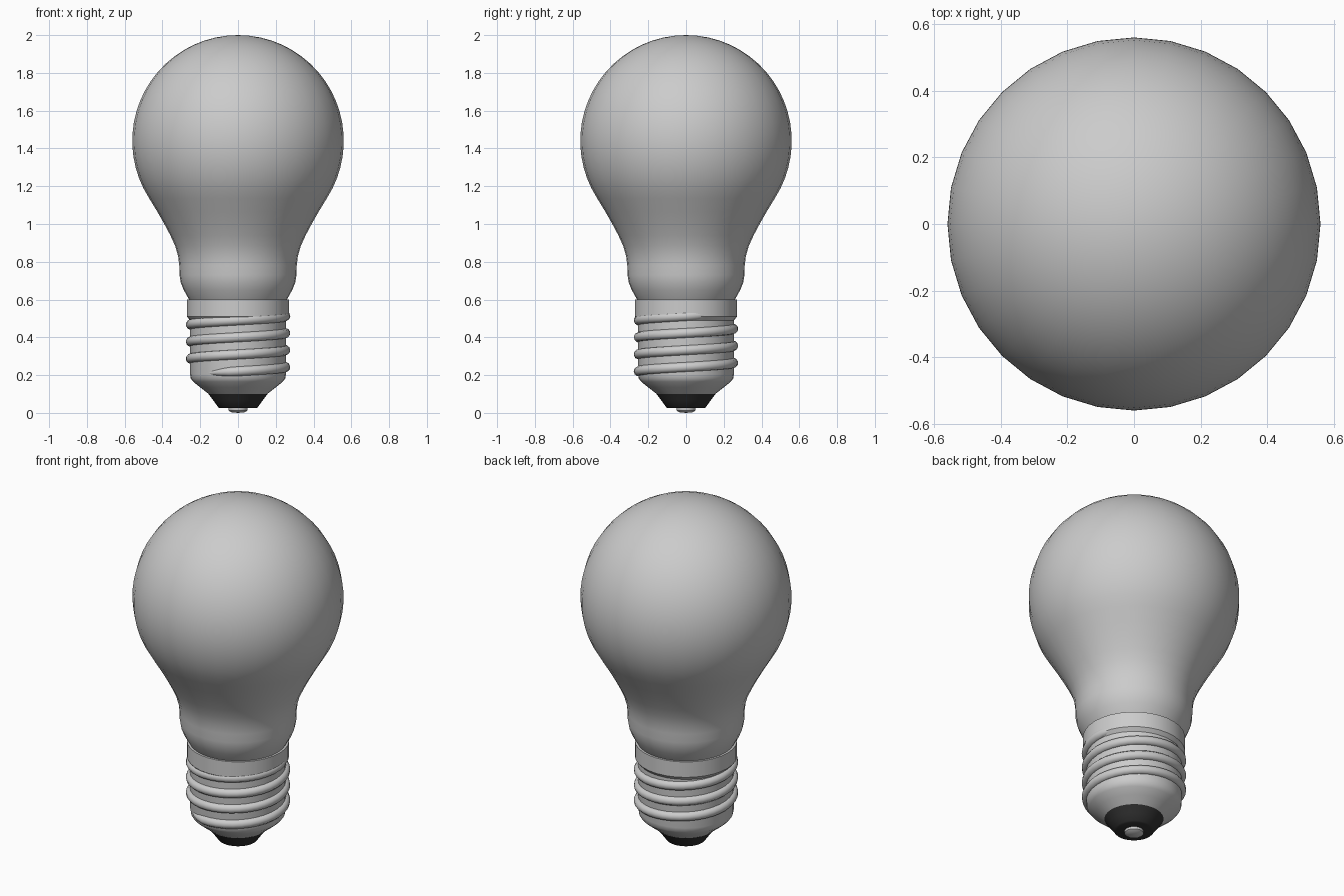
import bpy, bmesh, math

if "Cube" in bpy.data.objects:
    bpy.data.objects.remove(bpy.data.objects["Cube"])

SIDES = 32


def material(name, color):
    m = bpy.data.materials.new(name)
    m.diffuse_color = color
    m.use_nodes = True
    m.node_tree.nodes["Principled BSDF"].inputs["Base Color"].default_value = m.diffuse_color
    return m


def lathe(name, profile, mat=None, angle=35):
    """Revolve (radius, z) points, listed bottom to top, around z."""
    bm = bmesh.new()
    rings = []
    for r, z in profile:
        if r == 0:
            rings.append([bm.verts.new((0, 0, z))] * SIDES)
        else:
            rings.append([bm.verts.new((r * math.cos(math.tau * i / SIDES),
                                        r * math.sin(math.tau * i / SIDES), z))
                          for i in range(SIDES)])
    for a, b in zip(rings, rings[1:]):
        for i in range(SIDES):
            j = (i + 1) % SIDES
            bm.faces.new(list(dict.fromkeys((a[i], a[j], b[j], b[i]))))
    bmesh.ops.recalc_face_normals(bm, faces=bm.faces)
    me = bpy.data.meshes.new(name)
    bm.to_mesh(me)
    bm.free()
    ob = bpy.data.objects.new(name, me)
    bpy.context.collection.objects.link(ob)
    if mat:
        me.materials.append(mat)
    bpy.ops.object.select_all(action='DESELECT')
    ob.select_set(True)
    bpy.context.view_layer.objects.active = ob
    bpy.ops.object.shade_smooth_by_angle(angle=math.radians(angle))
    return ob


# Glass envelope: flared neck running into a sphere
R, CZ = 0.56, 1.44
neck = [(0, 0.57), (0.24, 0.57), (0.262, 0.605), (0.287, 0.65), (0.303, 0.69),
        (0.31, 0.73), (0.311, 0.78), (0.317, 0.83), (0.333, 0.885),
        (0.358, 0.94), (0.39, 1.0), (0.427, 1.065)]
dome = [(R * math.cos(a), CZ + R * math.sin(a))
        for a in (math.radians(-33 + 123 * i / 20) for i in range(20))]
lathe("glass_bulb", neck + dome + [(0, 2.0)])

# Metal screw shell with collar
lathe("screw_shell", [(0, 0.1), (0.155, 0.1), (0.2, 0.135), (0.237, 0.165),
                      (0.25, 0.182), (0.254, 0.205), (0.254, 0.49),
                      (0.271, 0.51), (0.271, 0.6), (0.25, 0.6), (0, 0.6)])

# Helical thread with tapered ends
START, END, PITCH, Z0 = 220, 1490, 0.09, 0.2075
N = 128
cu = bpy.data.curves.new("screw_thread", 'CURVE')
cu.dimensions = '3D'
cu.bevel_depth = 0.026
cu.bevel_resolution = 3
cu.use_fill_caps = True
sp = cu.splines.new('POLY')
sp.points.add(N)
for i, p in enumerate(sp.points):
    deg = START + (END - START) * i / N
    a = math.radians(deg)
    taper = min(1, 0.15 + min(i, N - i) / 5)
    rad = 0.251 - 0.012 * (1 - taper) if i < N / 2 else 0.251
    p.co = (rad * math.cos(a), rad * math.sin(a),
            Z0 + PITCH * (deg - START) / 360, 1)
    p.radius = taper
sp.use_smooth = True
bpy.context.collection.objects.link(bpy.data.objects.new("screw_thread", cu))

# Dark insulator and bottom contact
dark = material("insulator_black", (0.03, 0.03, 0.03, 1))
lathe("insulator", [(0, 0.025), (0.095, 0.025), (0.105, 0.03), (0.13, 0.065),
                    (0.157, 0.101), (0, 0.101)], dark)
lathe("contact", [(0, 0), (0.035, 0.003), (0.05, 0.012), (0.052, 0.03),
                  (0, 0.03)], angle=50)
